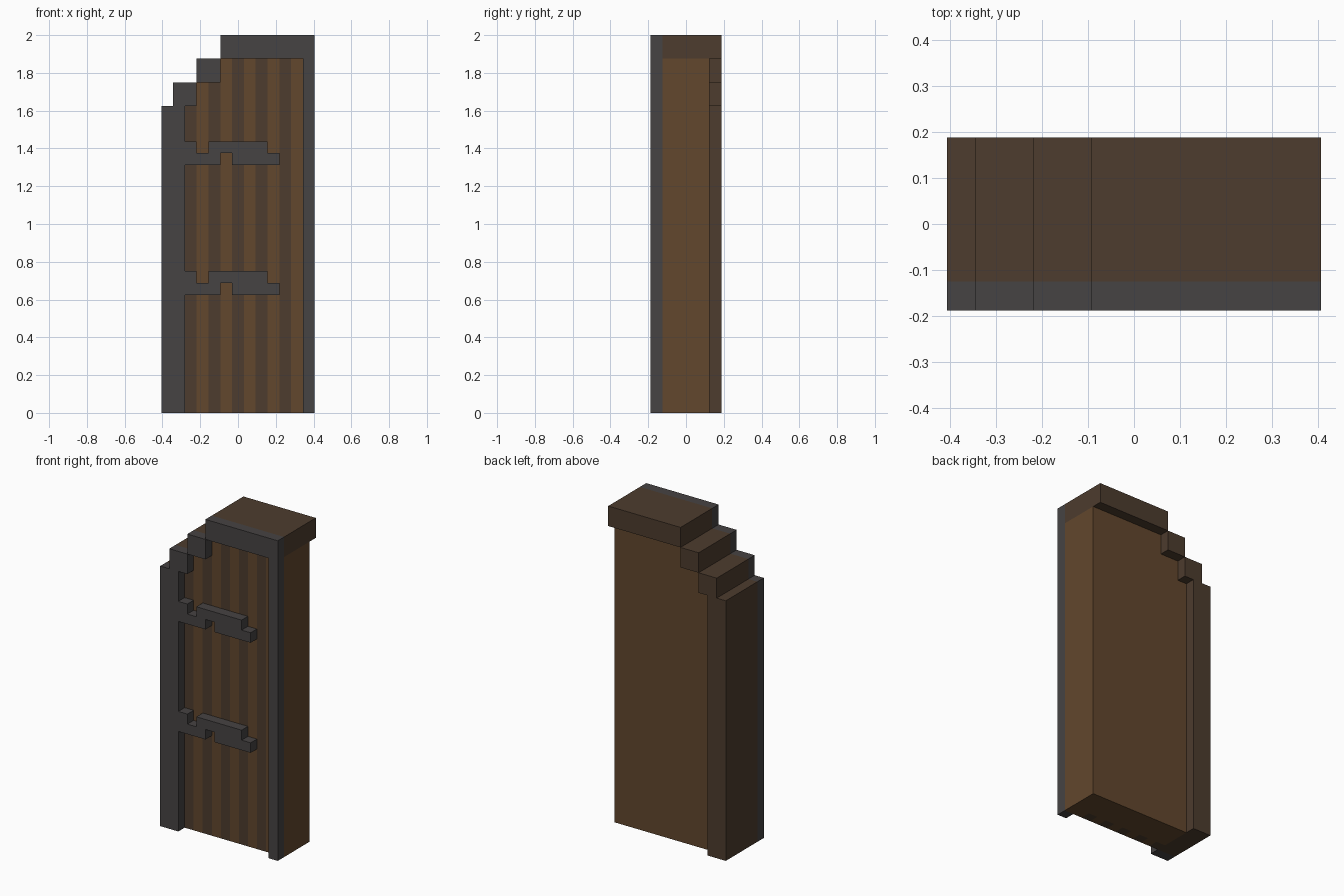
import bpy, bmesh
from mathutils import Vector

if "Cube" in bpy.data.objects:
    bpy.data.objects.remove(bpy.data.objects["Cube"])

U = 1 / 16  # grid unit: the model sits on a 13 x 6 x 32 unit grid


def material(name, rgb):
    def lin(c):
        c /= 255
        return c / 12.92 if c <= 0.04045 else ((c + 0.055) / 1.055) ** 2.4
    m = bpy.data.materials.new(name)
    m.diffuse_color = (*[lin(c) for c in rgb], 1)
    m.use_nodes = True
    m.node_tree.nodes["Principled BSDF"].inputs["Base Color"].default_value = m.diffuse_color
    return m


IRON = material("dark iron", (70, 67, 67))
DARK = material("dark wood", (77, 60, 46))
LIGHT = material("light wood", (98, 71, 45))


def extrude_profile(name, outline, y0, y1, mats):
    """Extrude an x-z outline (grid units) from y0 back to y1."""
    bm = bmesh.new()
    face = bm.faces.new([bm.verts.new((x * U, y0 * U, z * U)) for x, z in outline])
    new = bmesh.ops.extrude_face_region(bm, geom=[face], use_keep_orig=True)["geom"]
    moved = [g for g in new if isinstance(g, bmesh.types.BMVert)]
    bmesh.ops.translate(bm, verts=moved, vec=Vector((0, (y1 - y0) * U, 0)))
    bmesh.ops.recalc_face_normals(bm, faces=bm.faces)
    mesh = bpy.data.meshes.new(name)
    bm.to_mesh(mesh)
    bm.free()
    for m in mats:
        mesh.materials.append(m)
    ob = bpy.data.objects.new(name, mesh)
    bpy.context.collection.objects.link(ob)
    return ob


# Stepped arch edge: outer side going up, inner side coming down
outer = [(-6.5, 0), (-6.5, 26), (-5.5, 26), (-5.5, 28), (-3.5, 28),
         (-3.5, 30), (-1.5, 30), (-1.5, 32), (6.5, 32)]
inner = [(-1.5, 30), (-1.5, 28), (-3.5, 28), (-3.5, 26), (-4.5, 26), (-4.5, 0)]


def stepped_part(name, z_cells, y0, y1, mat):
    return [extrude_profile(f"{name}_{i + 1}", [(x0, z0), (x0, z1), (x1, z1), (x1, z0)],
                            y0, y1, [mat])
            for i, (x0, x1, z0, z1) in enumerate(z_cells)]


# Frame pieces: hinge post, two steps, top bar
pieces = [(-6.5, -4.5, 0, 26), (-5.5, -3.5, 26, 28), (-3.5, -1.5, 28, 30), (-1.5, 6.5, 30, 32)]
stepped_part("iron_frame", pieces, -3, -2, IRON)
stepped_part("wood_frame", pieces, -2, 3, DARK)

# Iron edge strip on the right, front only
stepped_part("iron_edge_strip", [(5.5, 6.5, 0, 30)], -3, -2, IRON)

# Iron strap hinges
strap = [(-4.5, 0), (-1.5, 0), (-1.5, 1), (-0.5, 1), (-0.5, 0), (3.5, 0), (3.5, 1),
         (2.5, 1), (2.5, 2), (-2.5, 2), (-2.5, 1), (-3.5, 1), (-3.5, 2), (-4.5, 2)]
for label, z in (("lower", 10), ("upper", 21)):
    extrude_profile(label + "_strap_hinge", [(a, b + z) for a, b in strap], -3, -2, [IRON])

# Door panel, cut into planks on the front
panel = extrude_profile("door_panel", inner + [(6.5, 0), (6.5, 30)], -2, 2, [LIGHT, DARK])
bm = bmesh.new()
bm.from_mesh(panel.data)
cuts = [((-3.5 + i, 0, 0), (1, 0, 0)) for i in range(10)] + [((0, -1, 0), (0, 1, 0))]
for co, no in cuts:
    bmesh.ops.bisect_plane(bm, geom=bm.verts[:] + bm.edges[:] + bm.faces[:],
                           plane_co=Vector(co) * U, plane_no=no, dist=1e-5)
for f in bm.faces:
    c = f.calc_center_median() / U
    plank = int((c.x + 4.5) // 1)
    f.material_index = 1 if c.y < -1.01 and c.x < 5.4 and plank % 2 == 0 else 0
bm.to_mesh(panel.data)
bm.free()
